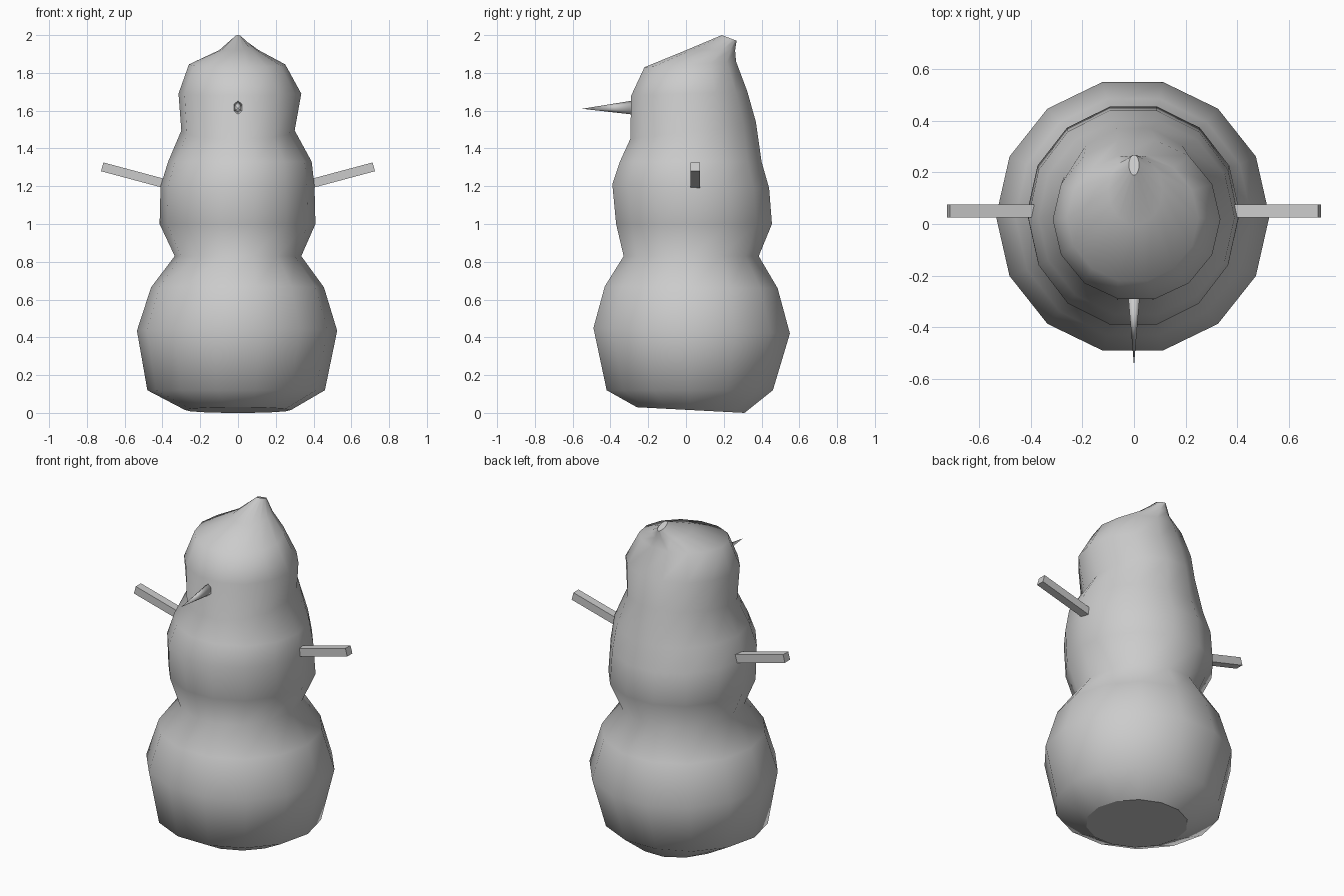
import bpy, bmesh, math
from mathutils import Vector

if "Cube" in bpy.data.objects:
    bpy.data.objects.remove(bpy.data.objects["Cube"])

SIDES = 14


def finish(bm, name, smooth):
    bmesh.ops.recalc_face_normals(bm, faces=bm.faces[:])
    for f in bm.faces:
        f.smooth = smooth and len(f.verts) < 8
    me = bpy.data.meshes.new(name)
    bm.to_mesh(me)
    bm.free()
    ob = bpy.data.objects.new(name, me)
    bpy.context.collection.objects.link(ob)
    return ob


# Body: lofted rings (x left, x right, y front, y back, z front, z back)
rings = [
    (-.28, .28, -.26, .31, .03, .00),
    (-.48, .46, -.42, .46, .12, .12),
    (-.535, .525, -.49, .55, .45, .42),
    (-.46, .455, -.43, .485, .67, .66),
    (-.335, .335, -.33, .385, .83, .83),
    (-.415, .41, -.37, .455, 1.00, 1.00),
    (-.41, .405, -.39, .44, 1.21, 1.19),
    (-.37, .39, -.35, .40, 1.33, 1.33),
    (-.30, .30, -.295, .37, 1.45, 1.54),
    (-.315, .335, -.29, .325, 1.68, 1.70),
    (-.26, .25, -.22, .265, 1.83, 1.86),
    (-.10, .11, -.00, .26, 1.92, 1.92),
    (-.02, .02, .19, .268, 2.00, 1.97),
]
bm = bmesh.new()
loops = []
for xl, xr, yf, yb, zf, zb in rings:
    loop = []
    for i in range(SIDES):
        a = 2 * math.pi * i / SIDES
        c, s = math.cos(a), math.sin(a) / math.sin(math.radians(77.1))
        s = max(-1, min(1, s))
        t = (s + 1) / 2
        loop.append(bm.verts.new(((xl + xr) / 2 + c * (xr - xl) / 2,
                                  yf + t * (yb - yf), zf + t * (zb - zf))))
    loops.append(loop)
for a, b in zip(loops, loops[1:]):
    for i in range(SIDES):
        j = (i + 1) % SIDES
        bm.faces.new((a[i], a[j], b[j], b[i]))
bm.faces.new(loops[0])
bm.faces.new(loops[-1])
finish(bm, "body", True)

# Nose: slim cone pointing forward
bm = bmesh.new()
tip = bm.verts.new((0, -.55, 1.61))
base = [bm.verts.new((.028 * math.sin(k * math.pi / 3), -.26,
                      1.617 + .04 * math.cos(k * math.pi / 3))) for k in range(6)]
for k in range(6):
    bm.faces.new((base[k], base[(k + 1) % 6], tip))
bm.faces.new(base)
finish(bm, "nose", True)

# Arms: square sticks sloping outward and up
for side, name in ((1, "right_arm"), (-1, "left_arm")):
    bm = bmesh.new()
    bmesh.ops.create_cube(bm, size=1)
    for v in bm.verts:
        v.co = Vector((v.co.x * .36, v.co.y * .05, v.co.z * .048))
    ob = finish(bm, name, False)
    ob.location = (side * .545, .05, 1.256)
    ob.rotation_euler = (0, -side * math.radians(15), 0)
